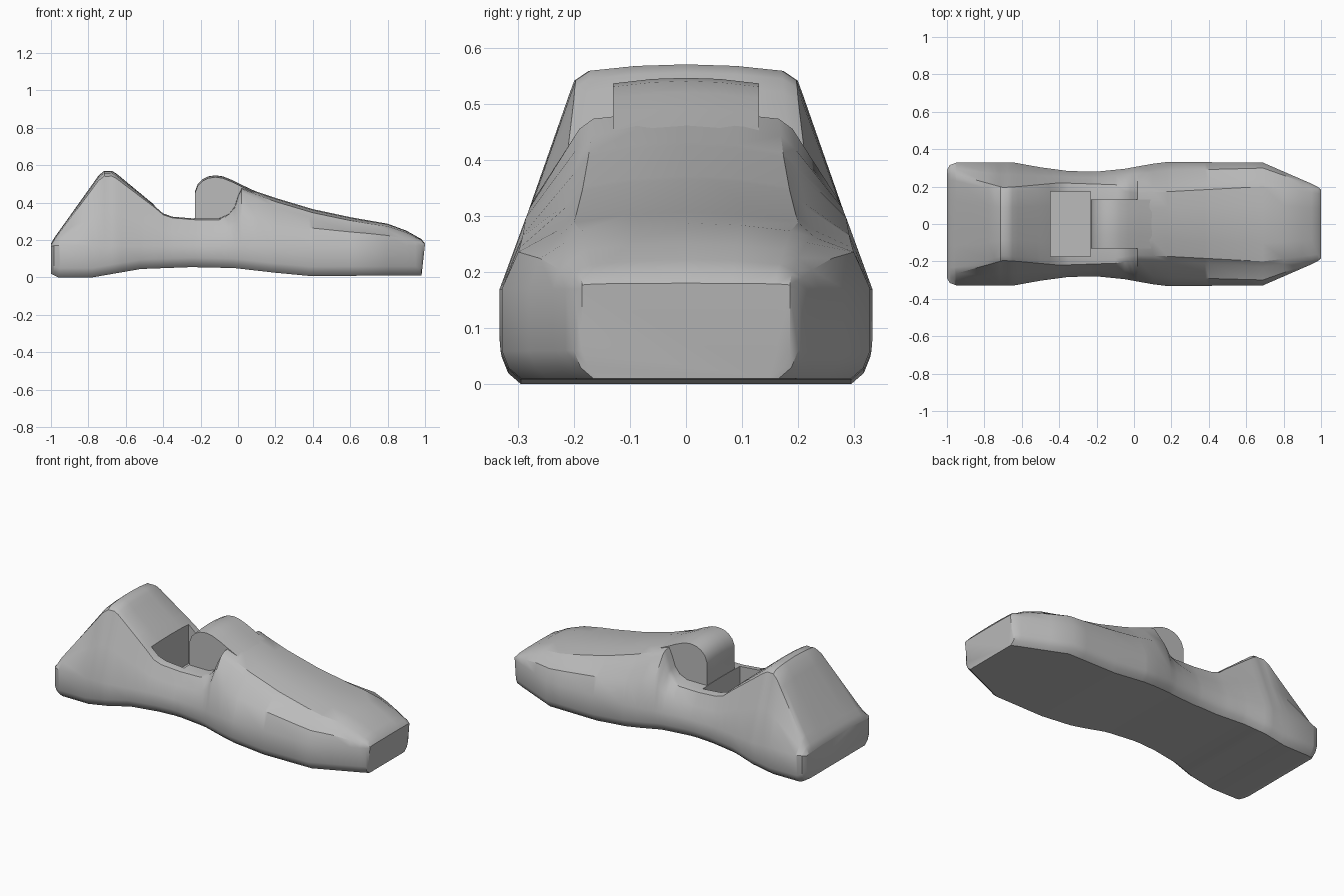
import bpy, bmesh

cube = bpy.data.objects.get("Cube")
if cube:
    bpy.data.objects.remove(cube)

grey = bpy.data.materials.new("plain grey")
grey.use_nodes = True
colour = (0.5, 0.5, 0.5, 1)
grey.diffuse_color = colour
grey.node_tree.nodes["Principled BSDF"].inputs["Base Color"].default_value = colour


def finish(name, bm, smooth=True):
    bmesh.ops.recalc_face_normals(bm, faces=bm.faces[:])
    mesh = bpy.data.meshes.new(name)
    bm.to_mesh(mesh)
    bm.free()
    mesh.materials.append(grey)
    obj = bpy.data.objects.new(name, mesh)
    bpy.context.collection.objects.link(obj)
    bpy.ops.object.select_all(action='DESELECT')
    obj.select_set(True)
    bpy.context.view_layer.objects.active = obj
    if smooth:
        bpy.ops.object.shade_smooth_by_angle(angle=0.55)
    return obj


def sample(curve, x):
    for (xa, a), (xb, b) in zip(curve, curve[1:]):
        if x <= xb:
            return a + (b - a) * (x - xa) / (xb - xa)
    return curve[-1][1]


# Body curves along its length
width = [(-1, .29), (-.985, .315), (-.95, .328), (-.65, .33), (-.5, .303), (-.35, .283), (-.2, .28),
         (-.05, .295), (.1, .322), (.18, .332), (.69, .328), (.95, .215), (.98, .2), (1, .185)]
floor = [(-1, .02), (-.96, 0), (-.78, 0), (-.52, .045), (-.25, .055), (-.02, .05),
         (.2, .025), (.38, .008), (1, .01)]
roof = [(-1, .18), (-.98, .215), (-.745, .545), (-.715, .57), (-.675, .57), (-.65, .555), (-.45, .39),
        (-.4, .345), (-.35, .328), (-.23, .318), (-.1, .318), (-.05, .34), (-.02, .38), (0, .44),
        (.02, .485), (.2, .425), (.4, .365), (.6, .322), (.8, .287), (.9, .25), (.98, .205), (1, .18)]
crown = [(-1, .27), (-.95, .265), (-.7, .195), (-.62, .2), (-.4, .22), (-.1, .21),
         (.02, .19), (.2, .2), (.69, .23), (.9, .2), (1, .185)]
drop = [(-1, .01), (-.7, .03), (-.4, .01), (-.05, .01), (.02, .03), (.2, .05), (.69, .045), (.95, .02), (1, .003)]
bulge = [(-1, 0), (-.2, 0), (.02, .02), (.69, .02), (1, 0)]


def half_section(x):
    w, low, top, c, d, b = (sample(k, x) for k in (width, floor, roof, crown, drop, bulge))
    c = min(c, w)
    shoulder = min(.17, top - d - .005)
    edge = top - d
    return [(w - .035, low), (w - .012, low + .02), (w, low + .05), (w, shoulder),
            ((w + c) / 2 + b, (shoulder + edge) / 2 + b), (c, edge),
            (c * .87, top - d * .4), (c * .45, top - d * .1), (0, top)]


# Lofted body
bm = bmesh.new()
stations = sorted({p[0] for k in (width, floor, roof, crown, drop, bulge) for p in k})
rings = []
for x in stations:
    half = half_section(x)
    ring = half + [(-y, z) for y, z in reversed(half[:-1])]
    # The nose plate leans back slightly toward the ground
    lean = .02 if x == 1 else 0
    rings.append([bm.verts.new((x - lean * (1 - z / .18), y, z)) for y, z in ring])
for a, b in zip(rings, rings[1:]):
    for i in range(len(a)):
        j = (i + 1) % len(a)
        bm.faces.new((a[i], a[j], b[j], b[i]))
bm.faces.new(rings[0])
bm.faces.new(rings[-1])
body = finish("body", bm, smooth=False)

# Cockpit opening
bm = bmesh.new()
bmesh.ops.create_cube(bm, size=1)
for v in bm.verts:
    v.co = (-.34 + v.co.x * .215, v.co.y * .35, .4 + v.co.z * .5)
cutter = finish("cockpit_cutter", bm, smooth=False)
cutter.hide_render = True
bpy.context.view_layer.objects.active = body
cut = body.modifiers.new("cockpit", 'BOOLEAN')
cut.operation = 'DIFFERENCE'
cut.solver = 'EXACT'
cut.object = cutter
bpy.ops.object.modifier_apply(modifier=cut.name)
bpy.data.objects.remove(cutter)
body.select_set(True)
bpy.ops.object.shade_smooth_by_angle(angle=0.55)

# Raised cowl ahead of the cockpit, with a slightly domed top
outline = [(-.23, .2), (-.23, .46), (-.215, .5), (-.19, .525), (-.16, .54), (-.12, .546),
           (-.08, .54), (-.03, .52), (.03, .49), (.12, .448), (.12, .2)]
bm = bmesh.new()
rows = []
for y, sink in ((-.13, .01), (-.06, .002), (0, 0), (.06, .002), (.13, .01)):
    rows.append([bm.verts.new((x, y, z - sink)) for x, z in outline])
for a, b in zip(rows, rows[1:]):
    for i in range(len(outline)):
        j = (i + 1) % len(outline)
        bm.faces.new((a[i], a[j], b[j], b[i]))
bm.faces.new(rows[0])
bm.faces.new(rows[-1])
finish("cowl", bm)
